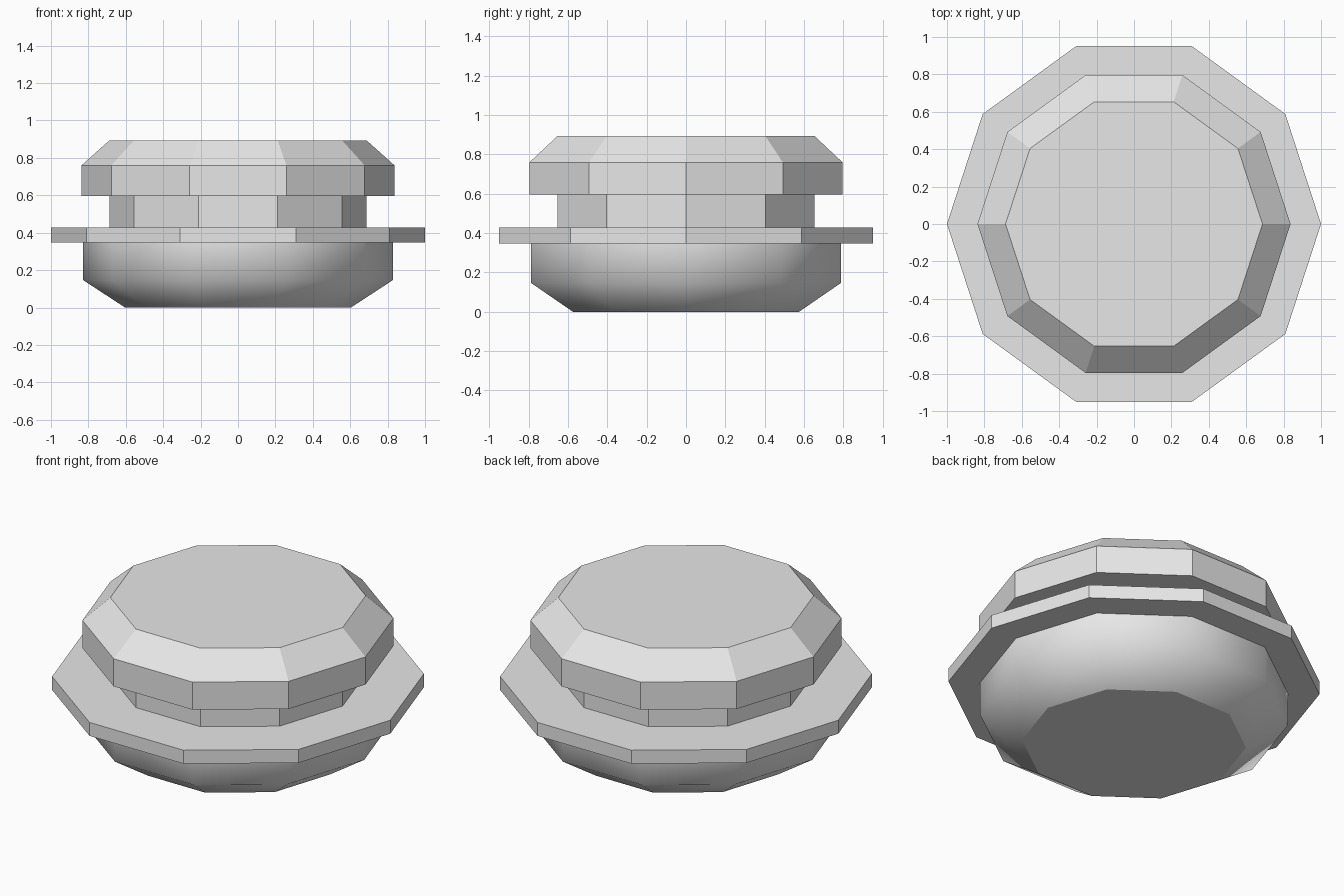
import bpy, bmesh
from math import cos, sin, tau

SIDES = 10

cube = bpy.data.objects.get("Cube")
if cube:
    bpy.data.objects.remove(cube, do_unlink=True)

grey = bpy.data.materials.new("light_grey")
grey.use_nodes = True
colour = (0.8, 0.8, 0.8, 1)
grey.diffuse_color = colour
grey.node_tree.nodes["Principled BSDF"].inputs["Base Color"].default_value = colour


def ring_solid(name, profile, smooth_sides=False):
    """Closed ten-sided solid from (radius, height) pairs, bottom to top."""
    bm = bmesh.new()
    rings = [[bm.verts.new((r * cos(tau * i / SIDES), r * sin(tau * i / SIDES), z))
              for i in range(SIDES)] for r, z in profile]
    for low, high in zip(rings, rings[1:]):
        for i in range(SIDES):
            j = (i + 1) % SIDES
            face = bm.faces.new((low[i], low[j], high[j], high[i]))
            face.smooth = smooth_sides
    # Flat caps with crisp rims
    for cap in (rings[0][::-1], rings[-1]):
        face = bm.faces.new(cap)
        for edge in face.edges:
            edge.smooth = False
    mesh = bpy.data.meshes.new(name)
    bm.to_mesh(mesh)
    bm.free()
    mesh.materials.append(grey)
    obj = bpy.data.objects.new(name, mesh)
    bpy.context.collection.objects.link(obj)
    return obj


# Rounded lower bowl
ring_solid("base_bowl", [(0.604, 0), (0.829, 0.147), (0.829, 0.348)], smooth_sides=True)
# Wide thin rim
ring_solid("flange", [(1, 0.348), (1, 0.428)])
# Narrow collar between rim and cap
ring_solid("neck", [(0.687, 0.428), (0.687, 0.596)])
# Cap with a bevelled upper edge
ring_solid("cap", [(0.837, 0.596), (0.837, 0.76), (0.687, 0.894)])
